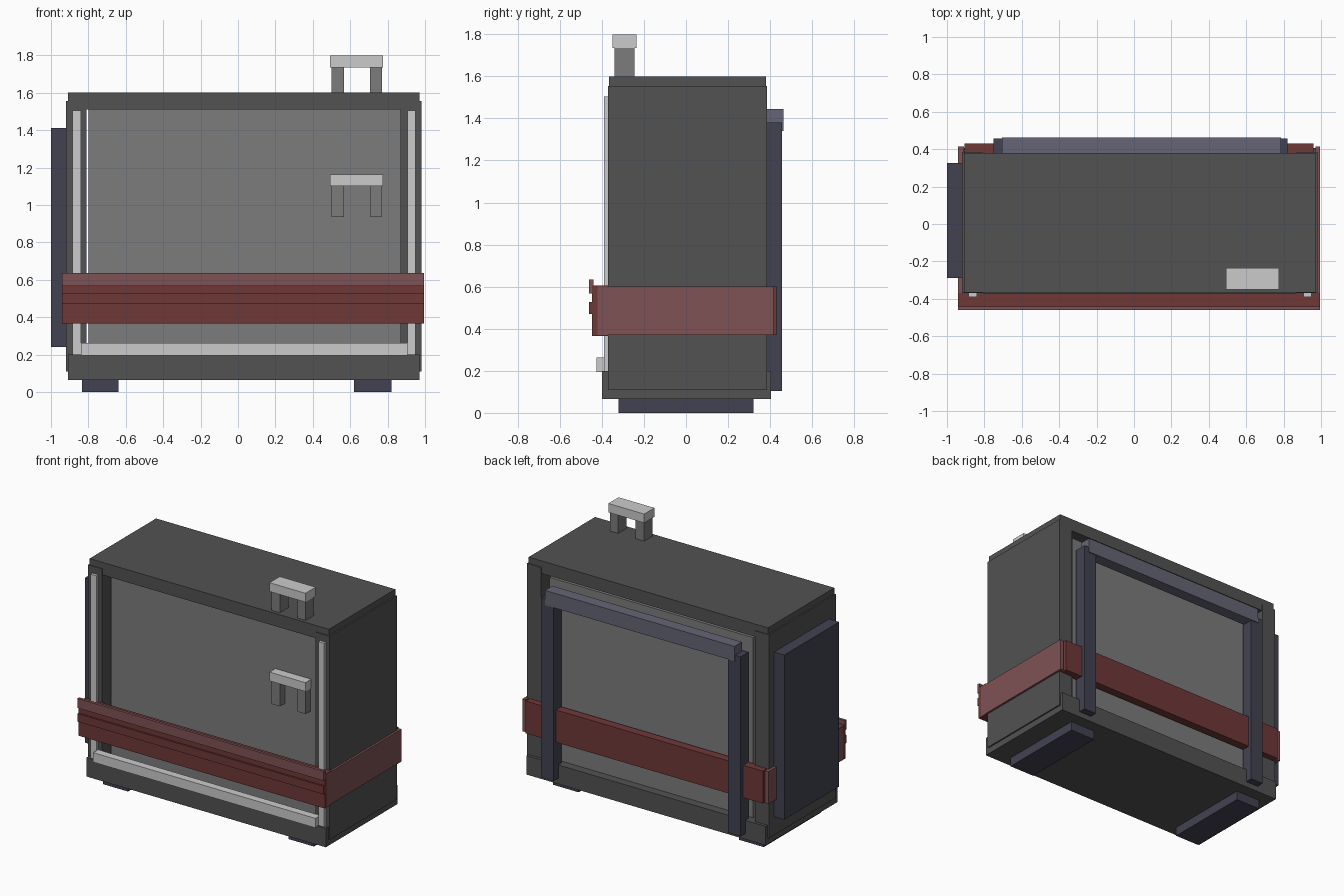
import bpy

if "Cube" in bpy.data.objects:
    bpy.data.objects.remove(bpy.data.objects["Cube"])


def material(name, rgb):
    m = bpy.data.materials.new(name)
    m.diffuse_color = (*rgb, 1)
    m.use_nodes = True
    m.node_tree.nodes["Principled BSDF"].inputs["Base Color"].default_value = m.diffuse_color
    return m


RED = material("dark_red", (0.16, 0.04, 0.04))
PALE_RED = material("pale_red", (0.21, 0.085, 0.09))
BLUE = material("slate_blue", (0.055, 0.055, 0.085))
PALE_BLUE = material("pale_slate", (0.13, 0.13, 0.18))
DARK = material("dark_grey", (0.085, 0.085, 0.085))
GREY = material("mid_grey", (0.20, 0.20, 0.20))


def box(name, x, y, z, mat=None):
    """Box from (min, max) ranges on each axis."""
    bpy.ops.mesh.primitive_cube_add(size=1, location=[(a + b) / 2 for a, b in (x, y, z)])
    ob = bpy.context.object
    ob.name = name
    ob.scale = [b - a for a, b in (x, y, z)]
    bpy.ops.object.transform_apply(location=False, rotation=False, scale=True)
    if mat:
        ob.data.materials.append(mat)
    return ob


# Cabinet shell: recessed core, rear panel, end walls, lid and base
box("core", (-0.80, 0.87), (-0.285, 0.28), (0.15, 1.55), GREY)
box("rear_panel", (-0.77, 0.83), (0.25, 0.345), (0.19, 1.48), GREY)
box("lid", (-0.91, 0.97), (-0.365, 0.38), (1.51, 1.60), DARK)
box("base", (-0.91, 0.97), (-0.40, 0.405), (0.065, 0.20), DARK)
box("left_wall", (-0.92, -0.81), (-0.37, 0.385), (0.11, 1.555), DARK)
box("right_wall", (0.87, 0.98), (-0.37, 0.385), (0.11, 1.555), DARK)

# Feet
for side, x in (("left", (-0.835, -0.64)), ("right", (0.62, 0.82))):
    box(side + "_foot", x, (-0.32, 0.32), (0, 0.07), BLUE)

# Pale front trim
box("left_trim", (-0.885, -0.84), (-0.39, -0.36), (0.195, 1.505))
box("right_trim", (0.905, 0.95), (-0.39, -0.36), (0.195, 1.505))
box("lower_trim", (-0.84, 0.905), (-0.425, -0.37), (0.195, 0.263))

# Two matching handles, one on the lid and one on the front panel
for place, z in (("lid", 1.60), ("front", 0.935)):
    top = z + (0.135 if place == "lid" else 0.165)
    for side, x in (("left", (0.50, 0.567)), ("right", (0.705, 0.77))):
        box(f"{place}_handle_{side}_leg", x, (-0.34, -0.245), (z, top), GREY)
    box(place + "_handle_bar", (0.493, 0.775), (-0.35, -0.235), (top, top + 0.063))

# Red band around the body, with two ribs on the front
box("front_band", (-0.94, 0.995), (-0.447, -0.37), (0.365, 0.605), RED)
box("front_band_lower_rib", (-0.94, 0.995), (-0.46, -0.44), (0.47, 0.527), RED)
box("front_band_upper_rib", (-0.94, 0.995), (-0.46, -0.44), (0.567, 0.635), PALE_RED)
box("right_band", (0.97, 0.995), (-0.42, 0.415), (0.37, 0.60), PALE_RED)
box("left_band", (-0.94, -0.91), (-0.42, 0.415), (0.37, 0.60), PALE_RED)
box("rear_band", (-0.905, 0.96), (0.37, 0.43), (0.37, 0.60), RED)

# Rear frame
for side, x in (("left", (-0.75, -0.65)), ("right", (0.72, 0.82))):
    box(f"rear_frame_{side}_post", x, (0.37, 0.457), (0.105, 1.38), BLUE)
box("rear_frame_bar", (-0.705, 0.785), (0.38, 0.463), (1.34, 1.445), PALE_BLUE)

# Plate on the left end
box("left_plate", (-1.0, -0.91), (-0.29, 0.325), (0.24, 1.41), BLUE)
